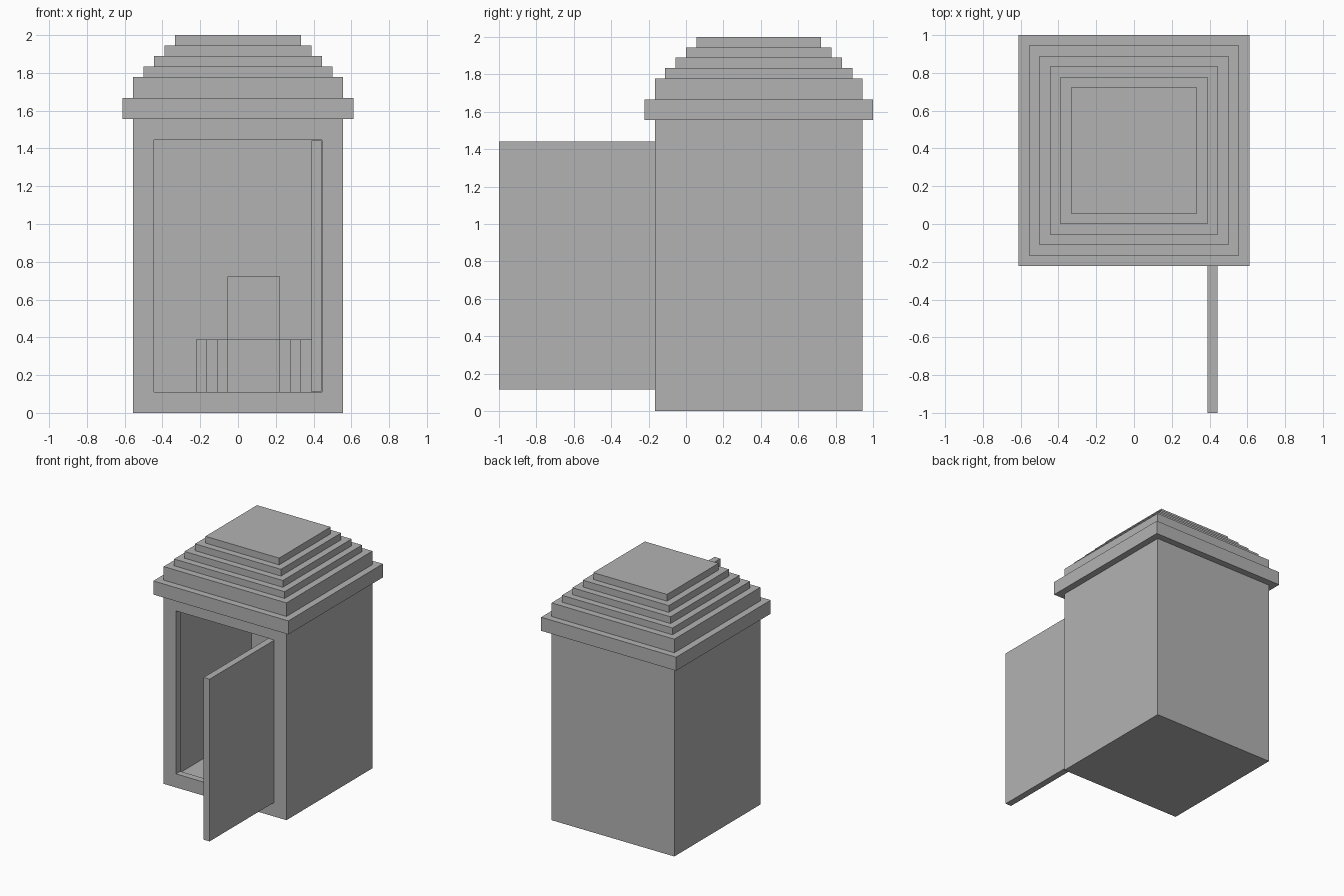
import bpy
import bmesh

if "Cube" in bpy.data.objects:
    bpy.data.objects.remove(bpy.data.objects["Cube"], do_unlink=True)

U = 1 / 18          # building module
CY = 7              # centre of the hut along y, in modules

grey = bpy.data.materials.new("plain grey")
grey.use_nodes = True
colour = (0.45, 0.45, 0.45, 1)
grey.diffuse_color = colour
grey.node_tree.nodes["Principled BSDF"].inputs["Base Color"].default_value = colour


def finish(name, bm):
    bmesh.ops.recalc_face_normals(bm, faces=bm.faces)
    mesh = bpy.data.meshes.new(name)
    bm.to_mesh(mesh)
    bm.free()
    mesh.materials.append(grey)
    obj = bpy.data.objects.new(name, mesh)
    bpy.context.collection.objects.link(obj)
    return obj


def box(name, x, y, z):
    """Box from (low, high) ranges given in modules."""
    bm = bmesh.new()
    bmesh.ops.create_cube(bm, size=1)
    for v in bm.verts:
        for i, (lo, hi) in enumerate((x, y, z)):
            v.co[i] = (lo if v.co[i] < 0 else hi) * U
    return finish(name, bm)


def prism(name, outline, z0, z1):
    """Vertical prism over a plan outline given in modules."""
    bm = bmesh.new()
    base = bm.faces.new([bm.verts.new((x * U, y * U, z0 * U)) for x, y in outline])
    top = bmesh.ops.extrude_face_region(bm, geom=[base])["geom"]
    verts = [g for g in top if isinstance(g, bmesh.types.BMVert)]
    bmesh.ops.translate(bm, verts=verts, vec=(0, 0, (z1 - z0) * U))
    return finish(name, bm)


def cut(target, cutter):
    mod = target.modifiers.new("cut", 'BOOLEAN')
    mod.operation = 'DIFFERENCE'
    mod.solver = 'EXACT'
    mod.object = cutter
    cutter.hide_render = True
    bpy.context.view_layer.objects.active = target
    bpy.ops.object.modifier_apply(modifier=mod.name)
    bpy.data.objects.remove(cutter, do_unlink=True)


# Hollow hut with a doorway in the front wall
walls = box("hut_walls", (-10, 10), (CY - 10, CY + 10), (0, 28))
cut(walls, box("room_cutter", (-9, 9), (CY - 9, CY + 9), (1, 27)))
cut(walls, box("doorway_cutter", (-8, 8), (CY - 11, CY - 8.5), (2, 26)))

# Stepped roof: half width, bottom and top of each tier
tiers = [(11, 28, 30), (10, 30, 32)] + [(9 - i, 32 + i, 33 + i) for i in range(4)]
for n, (half, z0, z1) in enumerate(tiers):
    name = "roof_eave" if n == 0 else f"roof_tier_{n}"
    box(name, (-half, half), (CY - half, CY + half), (z0, z1))

# Door standing open at a right angle
box("open_door", (7, 7.97), (-18, -2), (2.06, 25.95))

# Toilet: stepped round bowl in front of a cistern on the back wall
cx, cy = 1.5, 7.5
quarter = [(2.5, 5.5), (2.5, 4.5), (3.5, 4.5), (3.5, 3.5),
           (4.5, 3.5), (4.5, 2.5), (5.5, 2.5)]
right = quarter + [(x, -y) for x, y in reversed(quarter)]
ring = right + [(-x, y) for x, y in reversed(right)]
prism("toilet_bowl", [(cx + x, cy + y) for x, y in ring], 1, 7)
box("toilet_cistern", (-1, 4), (13, 16), (1, 13))
